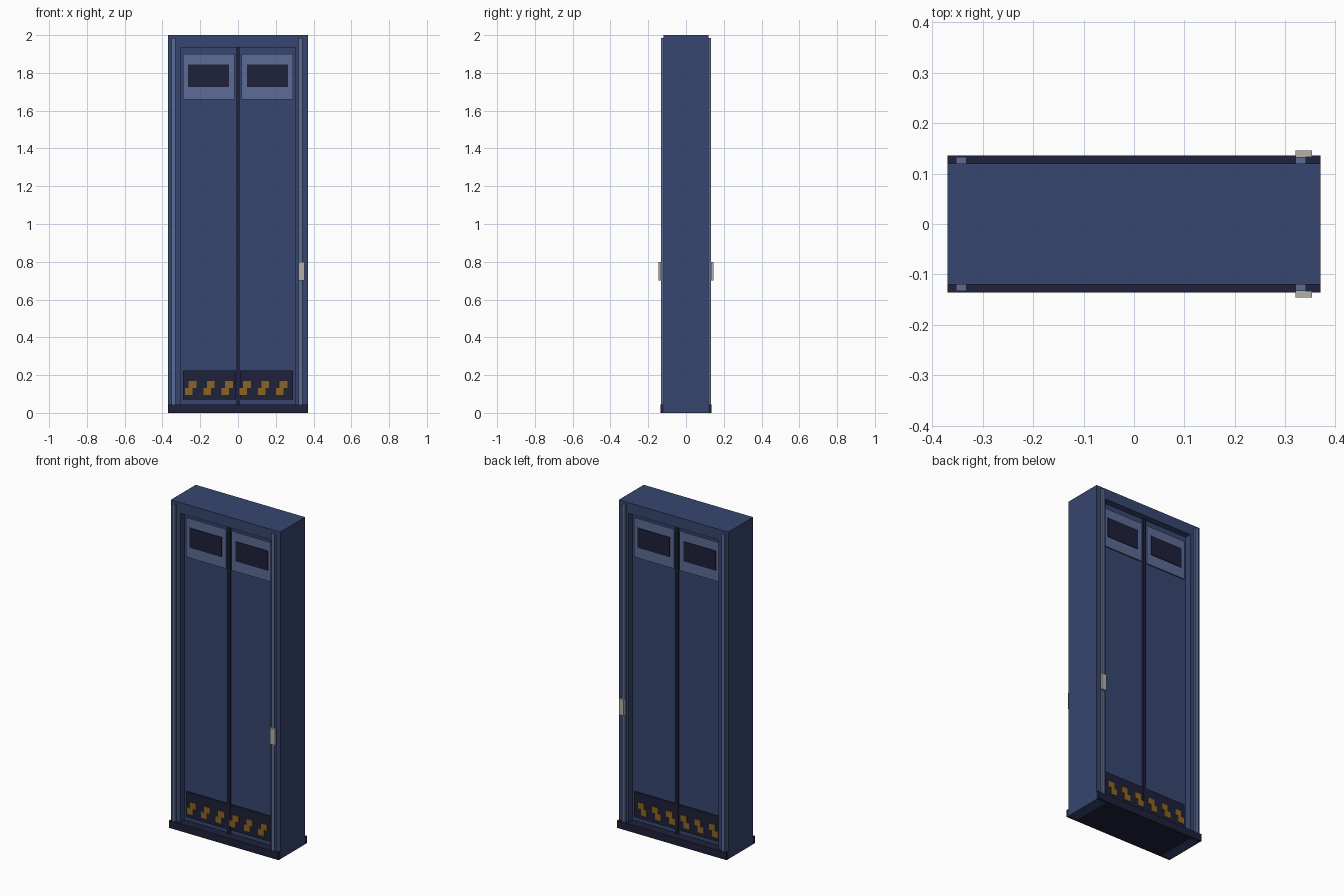
import bpy, bmesh

if "Cube" in bpy.data.objects:
    bpy.data.objects.remove(bpy.data.objects["Cube"])


def material(name, rgb):
    m = bpy.data.materials.new(name)
    m.diffuse_color = (*rgb, 1)
    m.use_nodes = True
    m.node_tree.nodes["Principled BSDF"].inputs["Base Color"].default_value = m.diffuse_color
    return m


BLUE = material("navy_paint", (0.037, 0.061, 0.162))
PALE = material("pale_blue_paint", (0.11, 0.15, 0.30))
DARK = material("dark_trim", (0.013, 0.015, 0.042))
GOLD = material("hazard_yellow", (0.26, 0.13, 0.017))
GREY = material("warm_grey", (0.45, 0.44, 0.40))


def prism(name, profile, y0, y1, mat):
    """Extrude an x-z outline from y0 to y1."""
    bm = bmesh.new()
    face = bm.faces.new([bm.verts.new((x, y0, z)) for x, z in profile])
    geom = bmesh.ops.extrude_face_region(bm, geom=[face])["geom"]
    verts = [g for g in geom if isinstance(g, bmesh.types.BMVert)]
    bmesh.ops.translate(bm, verts=verts, vec=(0, y1 - y0, 0))
    bmesh.ops.recalc_face_normals(bm, faces=bm.faces)
    me = bpy.data.meshes.new(name)
    bm.to_mesh(me)
    bm.free()
    me.materials.append(mat)
    ob = bpy.data.objects.new(name, me)
    bpy.context.collection.objects.link(ob)
    return ob


def box(name, x0, x1, y0, y1, z0, z1, mat):
    return prism(name, [(x0, z0), (x1, z0), (x1, z1), (x0, z1)], y0, y1, mat)


def both_faces(ob):
    """Repeat a front part on the back of the door."""
    mod = ob.modifiers.new("front_to_back", 'MIRROR')
    mod.use_axis = (False, True, False)
    return ob


# Door frame and sill
prism("door_frame", [(-0.37, 0), (-0.305, 0), (-0.305, 1.935), (0.305, 1.935),
                     (0.305, 0), (0.37, 0), (0.37, 2), (-0.37, 2)],
      -0.12, 0.12, BLUE)
box("sill", -0.305, 0.305, -0.12, 0.12, 0, 0.045, DARK)
both_faces(box("kick_strip", -0.37, 0.37, -0.136, -0.12, 0, 0.045, DARK))

# Vertical rails on the jambs and the lock plate
for side, x in (("left", -0.3425), ("right", 0.3305)):
    both_faces(box(side + "_rail", x - 0.0105, x + 0.0105, -0.133, -0.12,
                   0.045, 1.985, PALE))
both_faces(box("lock_plate", 0.32, 0.353, -0.1455, -0.133, 0.70, 0.80, GREY))

# Two sliding leaves with window surround, window and kick plate
for side, s in (("left", -1), ("right", 1)):
    def leaf_box(name, a, b, y0, y1, z0, z1, mat):
        x0, x1 = sorted((s * a, s * b))
        return box(side + name, x0, x1, y0, y1, z0, z1, mat)

    leaf_box("_leaf", 0.005, 0.305, -0.08, 0.08, 0.045, 1.935, BLUE)
    both_faces(leaf_box("_window_surround", 0.018, 0.29, -0.088, -0.08,
                        1.66, 1.90, PALE))
    both_faces(leaf_box("_window", 0.048, 0.265, -0.092, -0.088,
                        1.725, 1.845, DARK))
    both_faces(leaf_box("_kick_plate", 0.01, 0.29, -0.088, -0.08,
                        0.07, 0.225, DARK))

# Centre seam
box("centre_seam", -0.009, 0.009, -0.092, 0.092, 0.045, 1.935, DARK)

# Stepped hazard marks
for i in range(6):
    x = -0.28 + 0.0962 * i
    both_faces(prism(f"hazard_mark_{i + 1}",
                     [(x, 0.095), (x + 0.04, 0.095), (x + 0.04, 0.133),
                      (x + 0.06, 0.133), (x + 0.06, 0.17), (x + 0.019, 0.17),
                      (x + 0.019, 0.133), (x, 0.133)],
                     -0.093, -0.088, GOLD))
